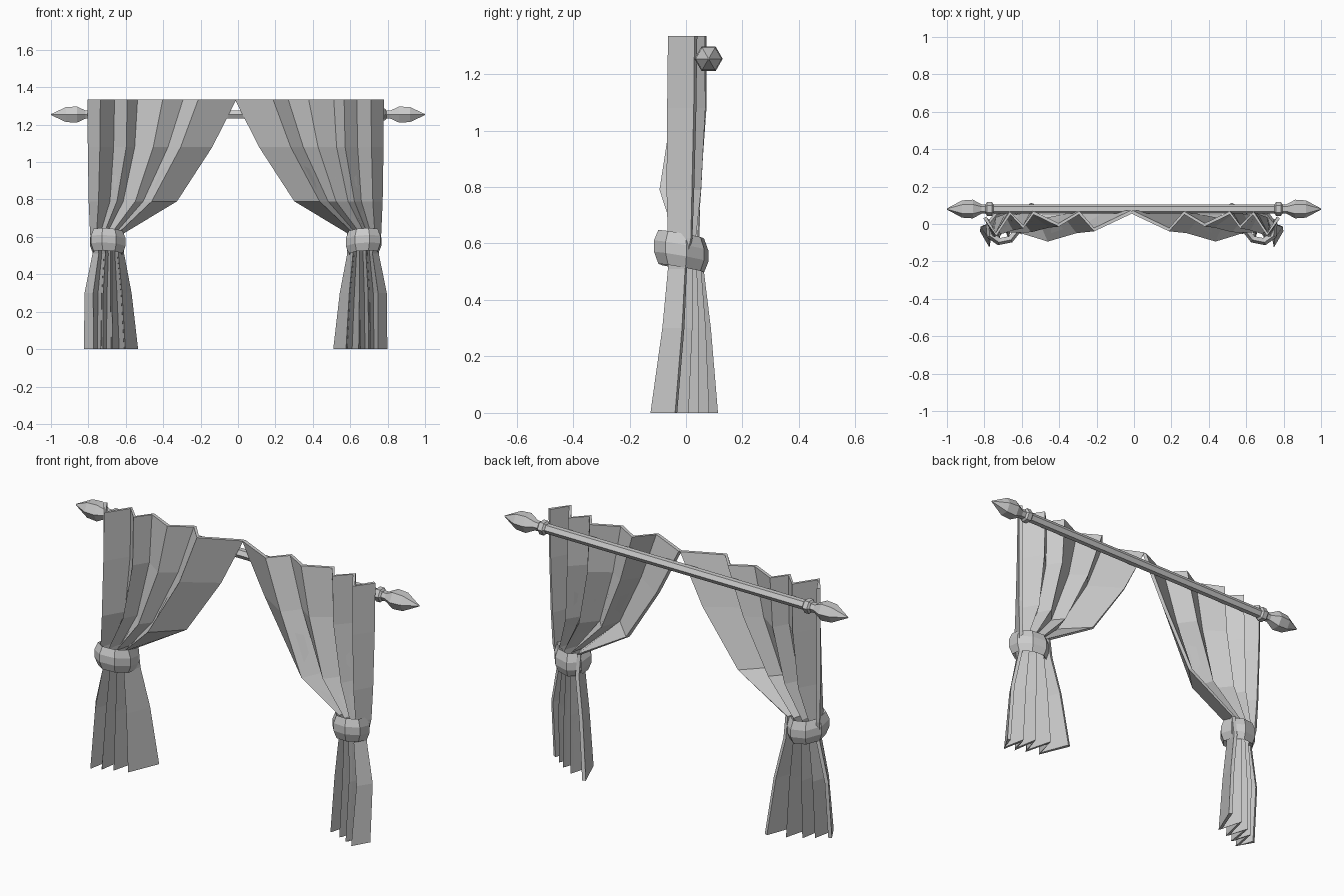
import bpy, bmesh, math
from mathutils import Vector

cube = bpy.data.objects.get("Cube")
if cube:
    bpy.data.objects.remove(cube, do_unlink=True)

grey = bpy.data.materials.new("plain_grey")
grey.use_nodes = True
colour = (0.6, 0.6, 0.6, 1)
grey.diffuse_color = colour
grey.node_tree.nodes["Principled BSDF"].inputs["Base Color"].default_value = colour

AXIS = -0.0125      # line the two curtains mirror about
ROD_Y, ROD_Z = 0.08, 1.254


def finish(bm, name):
    bmesh.ops.recalc_face_normals(bm, faces=bm.faces)
    mesh = bpy.data.meshes.new(name)
    bm.to_mesh(mesh)
    bm.free()
    mesh.materials.append(grey)
    obj = bpy.data.objects.new(name, mesh)
    bpy.context.collection.objects.link(obj)
    return obj


def bridge(bm, a, b, closed=True):
    n = len(a)
    for i in range(n if closed else n - 1):
        j = (i + 1) % n
        bm.faces.new((a[i], a[j], b[j], b[i]))


def turned_part(name, profile, side=1):
    """Six-sided part turned about the rod axis from (x, radius) points."""
    bm = bmesh.new()
    rings = []
    for x, r in profile:
        rings.append([bm.verts.new((side * x, ROD_Y + r * math.cos(k * math.pi / 3),
                                    ROD_Z + r * math.sin(k * math.pi / 3)))
                      for k in range(6)])
    for a, b in zip(rings, rings[1:]):
        bridge(bm, a, b)
    bm.faces.new(rings[0])
    bm.faces.new(rings[-1])
    return finish(bm, name)


def drape(us, ys):
    return list(zip(us, ys))


def gathered(us, back, front):
    """Row whose pleats alternate between a back line and a front line."""
    last = len(us) - 1
    row = []
    for i, u in enumerate(us):
        start, end = front if i % 2 else back
        row.append((u, start + (end - start) * i / last))
    return row


# Pleat rows of one curtain, each from the middle of the window outward
rows = [
    (1.335, drape([0, .2, .28, .39, .525, .58, .65, .725, .785],
                  [.065, -.03, .06, -.005, .06, -.015, .058, -.055, .035])),
    (1.08, drape([.13, .295, .36, .44, .54, .585, .655, .728, .783],
                 [.065, -.04, .045, -.01, .06, -.015, .06, -.058, .032])),
    (0.79, drape([.32, .45, .49, .535, .6, .635, .675, .735, .778],
                 [.045, -.085, .02, -.035, .045, -.025, .045, -.06, .025])),
    (0.62, gathered([.605, .63, .645, .665, .69, .705, .725, .745, .77],
                    (.045, .02), (-.025, -.06))),
    (0.51, gathered([.605, .63, .648, .665, .683, .7, .718, .735, .757],
                    (.06, 0), (-.025, -.06))),
    (0.30, gathered([.565, .61, .637, .665, .69, .712, .738, .765, .8],
                    (.085, -.01), (-.03, -.082))),
    (0.0, gathered([.53, .593, .625, .662, .694, .716, .742, .765, .803],
                   (.11, -.035), (-.035, -.13))),
]
COUNT = len(rows[0][1])


def thicken(row, amount):
    """Shift a row sideways along its smoothed normal."""
    pts = [Vector(p) for p in row]
    out = []
    for i, p in enumerate(pts):
        t = (pts[min(i + 1, COUNT - 1)] - pts[max(i - 1, 0)]).normalized()
        out.append(p + Vector((-t.y, t.x)) * amount)
    return out


def curtain(name, side):
    bm = bmesh.new()
    loops = []
    for z, row in rows:
        loop = thicken(row, -.009) + thicken(row, .009)[::-1]
        loops.append([bm.verts.new((AXIS + side * p.x, p.y, z)) for p in loop])
    for a, b in zip(loops, loops[1:]):
        bridge(bm, a, b)
    # hems along the top and bottom
    for loop in (loops[0], loops[-1]):
        back = loop[COUNT:][::-1]
        bridge(bm, loop[:COUNT], back, closed=False)
    return finish(bm, name)


def tieback(name, side):
    """Chunky faceted band, higher in front and dipping at the back."""
    bm = bmesh.new()
    section = [(.84, -.06), (1.0, -.02), (1.0, .02), (.84, .06), (.6, .04), (.6, -.04)]
    loops = []
    for scale, dz in section:
        loop = []
        for k in range(8):
            a = math.radians(45 * k + 22.5)
            across, deep = math.cos(a) * .1 * scale, math.sin(a) * .096 * scale
            u = .684 + across + deep * .08
            y = -.017 - across * .2 + deep
            loop.append(bm.verts.new((AXIS + side * u, y, .573 + dz + across * .08 - deep * .17)))
        loops.append(loop)
    for a, b in zip(loops, loops[1:] + loops[:1]):
        bridge(bm, a, b)
    return finish(bm, name)


# Rod with collars and pointed finials
turned_part("curtain_rod", [(-.82, .025), (.82, .025)])
for label, side in (("left", 1), ("right", -1)):
    turned_part(label + "_rod_collar",
                [(.752, .026), (.76, .037), (.785, .037), (.793, .026)], side)
    turned_part(label + "_finial",
                [(.80, .023), (.815, .025), (.862, .05), (.92, .046), (1.0, .003)], side)
    curtain(label + "_curtain", side)
    tieback(label + "_tieback", side)
